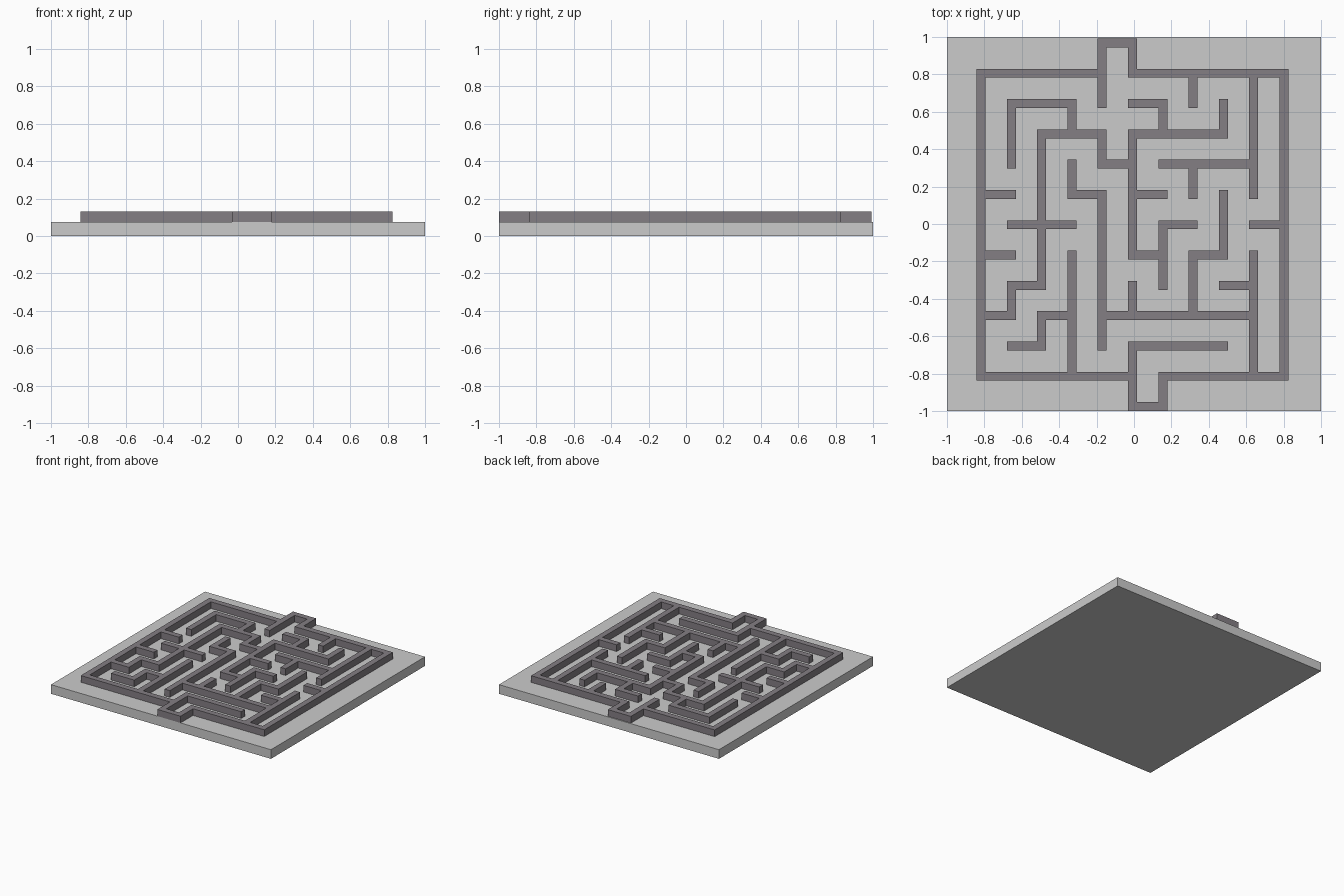
import bpy, bmesh

if "Cube" in bpy.data.objects:
    bpy.data.objects.remove(bpy.data.objects["Cube"])

PITCH, HALF = 0.162, 0.024
BASE_TOP, WALL_TOP = 0.075, 0.13


def material(name, rgb):
    m = bpy.data.materials.new(name)
    m.diffuse_color = (*rgb, 1)
    m.use_nodes = True
    m.node_tree.nodes["Principled BSDF"].inputs["Base Color"].default_value = m.diffuse_color
    return m


def add_object(name, bm, mat=None):
    me = bpy.data.meshes.new(name)
    bm.to_mesh(me)
    bm.free()
    ob = bpy.data.objects.new(name, me)
    bpy.context.collection.objects.link(ob)
    if mat:
        me.materials.append(mat)
    return ob


# base slab
bm = bmesh.new()
bmesh.ops.create_cube(bm, size=1)
for v in bm.verts:
    v.co.x *= 2
    v.co.y *= 2
    v.co.z = (v.co.z + 0.5) * BASE_TOP
add_object("base_plate", bm)

# horizontal walls: row -> (first column, last column) on the maze grid
rows = {
    6: [(4, 5)],
    5: [(0, 4), (5, 10)],
    4: [(1, 3), (5, 6)],
    3: [(2, 4), (5, 8)],
    2: [(4, 5), (6, 9)],
    1: [(0, 1), (3, 4), (5, 6)],
    0: [(1, 3), (6, 7), (9, 10)],
    -1: [(0, 1), (5, 6), (7, 8)],
    -2: [(1, 2), (8, 9)],
    -3: [(0, 1), (2, 3), (4, 9)],
    -4: [(1, 2), (5, 8)],
    -5: [(0, 5), (6, 10)],
    -6: [(5, 6)],
}
# vertical walls: column -> (lowest row, highest row)
cols = {
    0: [(-5, 5)],
    1: [(-3, -2), (2, 4)],
    2: [(-4, -3), (-2, 3)],
    3: [(-5, -1), (1, 2), (3, 4)],
    4: [(-4, 1), (2, 3), (4, 6)],
    5: [(-6, -4), (-3, -2), (-1, 3), (5, 6)],
    6: [(-6, -5), (-2, 0), (3, 4)],
    7: [(-3, -1), (1, 2), (4, 5)],
    8: [(-1, 1), (3, 4)],
    9: [(-5, -1), (1, 5)],
    10: [(-5, 5)],
}

# footprint cells: even index = wall post, odd index = span between posts
cells = set()
for r, spans in rows.items():
    for a, b in spans:
        cells |= {(i, 2 * r) for i in range(2 * a, 2 * b + 1)}
for c, spans in cols.items():
    for a, b in spans:
        cells |= {(2 * c, j) for j in range(2 * a, 2 * b + 1)}


def edge(k):
    """Lower edge of footprint cell k."""
    return (k // 2) * PITCH + (HALF if k % 2 else -HALF)


# walls: one joined footprint raised to wall height
bm = bmesh.new()
verts = {}


def corner(i, j):
    if (i, j) not in verts:
        verts[i, j] = bm.verts.new((edge(i) - 0.818, edge(j) - 0.004, BASE_TOP))
    return verts[i, j]


for i, j in sorted(cells):
    bm.faces.new([corner(i, j), corner(i + 1, j), corner(i + 1, j + 1), corner(i, j + 1)])
ext = bmesh.ops.extrude_face_region(bm, geom=bm.faces[:], use_keep_orig=True)
for g in ext["geom"]:
    if isinstance(g, bmesh.types.BMVert):
        g.co.z = WALL_TOP
bmesh.ops.recalc_face_normals(bm, faces=bm.faces[:])
add_object("maze_walls", bm, material("dark_grey", (0.23, 0.21, 0.23)))
